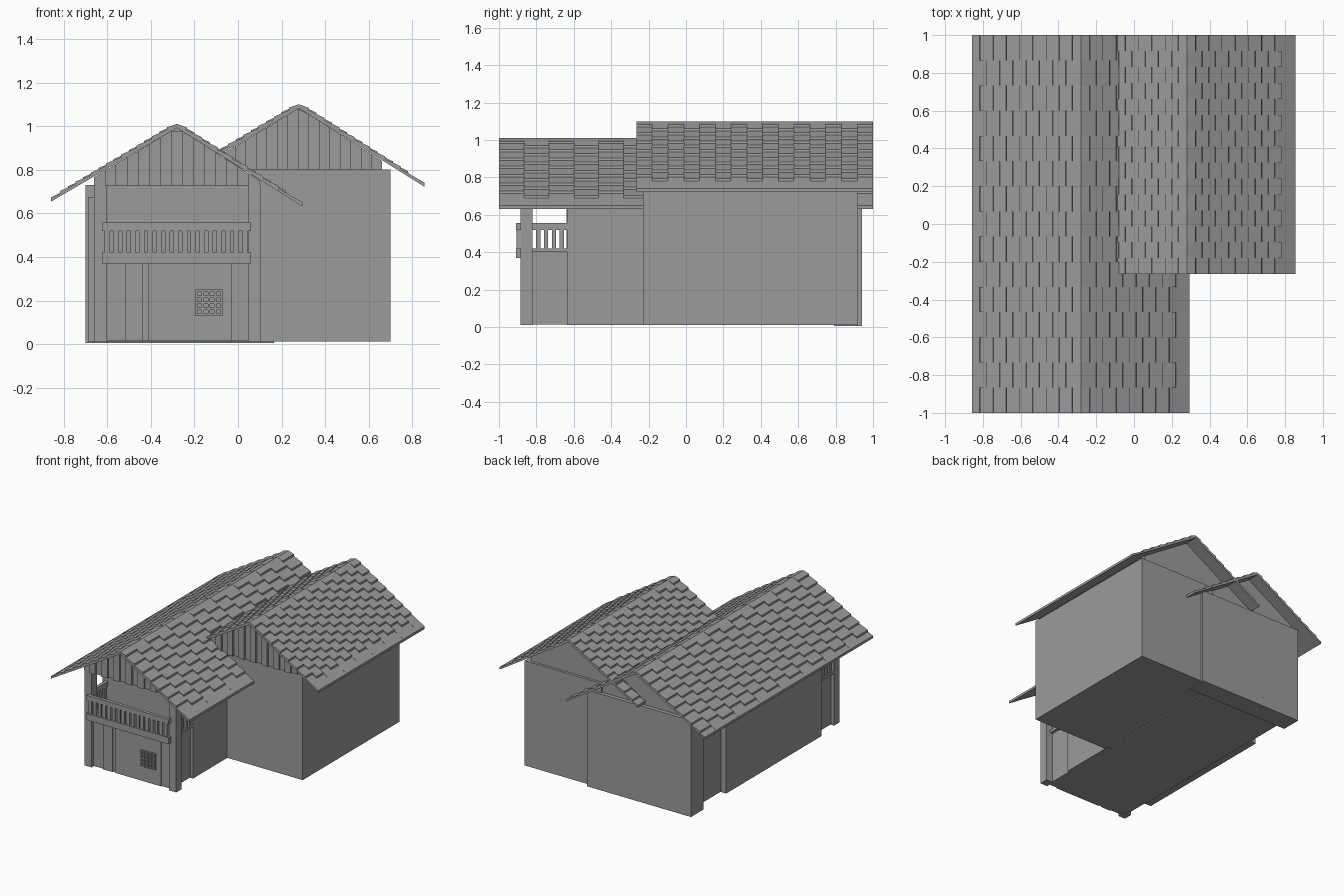
import bpy
import bmesh

cube = bpy.data.objects.get("Cube")
if cube:
    bpy.data.objects.remove(cube, do_unlink=True)

grey = bpy.data.materials.new("plain_grey")
colour = (0.33, 0.33, 0.33, 1)
grey.diffuse_color = colour
grey.use_nodes = True
grey.node_tree.nodes["Principled BSDF"].inputs["Base Color"].default_value = colour


def prism(bm, profile, y0, y1):
    """Extrude an x-z outline along y."""
    front = [bm.verts.new((x, y0, z)) for x, z in profile]
    back = [bm.verts.new((x, y1, z)) for x, z in profile]
    bm.faces.new(front)
    bm.faces.new(back[::-1])
    n = len(profile)
    for i in range(n):
        j = (i + 1) % n
        bm.faces.new((front[j], front[i], back[i], back[j]))


def box(bm, x0, x1, y0, y1, z0, z1):
    prism(bm, [(x0, z0), (x1, z0), (x1, z1), (x0, z1)], y0, y1)


def finish(name, bm):
    bmesh.ops.recalc_face_normals(bm, faces=bm.faces)
    mesh = bpy.data.meshes.new(name)
    bm.to_mesh(mesh)
    bm.free()
    mesh.materials.append(grey)
    obj = bpy.data.objects.new(name, mesh)
    bpy.context.collection.objects.link(obj)
    return obj


def boxes(name, *sizes):
    bm = bmesh.new()
    for size in sizes:
        box(bm, *size)
    return finish(name, bm)


# Roofs: each column of shingles is a stepped outline, alternate columns shifted
LEFT_SLOPE, RIGHT_SLOPE = 0.595, 0.635
SHEET, STEP, ROW = 0.018, 0.012, 0.07


def roof_z(ridge, x):
    rx, rz = ridge
    return rz - abs(x - rx) * (LEFT_SLOPE if x < rx else RIGHT_SLOPE)


def shingle_outline(ridge, side, width, shift):
    rx, rz = ridge
    slope = LEFT_SLOPE if side < 0 else RIGHT_SLOPE

    def point(d, lift):
        return (rx + side * d, rz - slope * d + lift)
    outline = [point(0, -SHEET), point(0, 0)]
    d = 0.045 + shift
    while d < width - 0.04:
        outline += [point(d, STEP), point(d + 0.002, 0)]
        d += ROW
    outline += [point(width, STEP * 0.5), point(width, -SHEET * 0.7)]
    return outline


def roof(name, ridge, y0, y1, columns=15):
    bm = bmesh.new()
    wide = (y1 - y0) / columns
    for side, width in ((-1, 0.578), (1, 0.575)):
        for c in range(columns):
            outline = shingle_outline(ridge, side, width, (c % 2) * ROW / 2)
            prism(bm, outline, y0 + c * wide, y0 + (c + 1) * wide)
    return finish(name, bm)


RIDGE_A, RIDGE_B = (-0.28, 1.01), (0.28, 1.10)
roof("long_roof", RIDGE_A, -1, 1)
roof("wing_roof", RIDGE_B, -0.265, 1)


# Gables: a solid attic with alternating vertical planks on the front
def gable(name, ridge, x0, x1, z0, y0, y1, planks):
    def under(x):
        return max(roof_z(ridge, x) - SHEET, z0 + 0.002)
    bm = bmesh.new()
    prism(bm, [(x0, z0), (x1, z0), (x1, under(x1)),
               (ridge[0], under(ridge[0])), (x0, under(x0))], y0, y1)
    finish(name + "_attic", bm)
    bm = bmesh.new()
    step = (x1 - x0) / planks
    for i in range(planks):
        a, b = x0 + i * step, x0 + (i + 1) * step
        proud = 0.022 if i % 2 else 0.008
        prism(bm, [(a, z0), (b, z0), (b, under(b)), (a, under(a))], y0 - proud, y0)
    finish(name + "_planks", bm)


gable("long_gable", RIDGE_A, -0.66, 0.10, 0.725, -0.88, 0.91, 15)
gable("wing_gable", RIDGE_B, -0.06, 0.66, 0.80, -0.23, 0.90, 15)

# Walls
boxes("house_body", (-0.64, 0.05, -0.64, 0.85, 0.012, 0.73))
boxes("wing_body", (0.06, 0.70, -0.23, 0.92, 0.012, 0.80))
boxes("side_walls",
      (-0.685, -0.635, -0.635, 0.50, 0.01, 0.675),
      (0.03, 0.07, -0.635, -0.20, 0.01, 0.73))
boxes("back_wall", (-0.70, 0.165, 0.79, 0.94, 0.005, 0.73))

# Lower front room under the balcony, with planked front
boxes("lower_room", (-0.635, 0.05, -0.855, -0.60, 0.015, 0.40))
bm = bmesh.new()
edges = [-0.60, -0.515, -0.435, -0.41, -0.03, 0.045]
for i, (a, b) in enumerate(zip(edges, edges[1:])):
    box(bm, a, b, -0.865 - 0.008 * (i % 2), -0.85, 0.015, 0.39)
finish("front_boards", bm)

# Lattice window: frame bars crossing each other
bm = bmesh.new()
for i in range(5):
    x = -0.195 + i * 0.0285
    box(bm, x, x + 0.01, -0.886, -0.86, 0.13, 0.25)
    z = 0.13 + i * 0.0275
    box(bm, -0.195, -0.07, -0.883, -0.86, z, z + 0.01)
finish("lattice_window", bm)

# Corner posts and the beam above the balcony
boxes("front_posts",
      (-0.66, -0.60, -0.885, -0.82, 0.01, 0.73),
      (0.045, 0.105, -0.885, -0.82, 0.01, 0.73))

# Balcony railing: front run and two short side runs
bm = bmesh.new()
box(bm, -0.625, 0.06, -0.91, -0.885, 0.37, 0.42)
box(bm, -0.625, 0.06, -0.91, -0.885, 0.52, 0.557)
for i in range(17):
    x = -0.60 + i * 0.0395
    box(bm, x - 0.012, x + 0.012, -0.905, -0.89, 0.415, 0.525)
for x in (-0.645, 0.06):
    box(bm, x - 0.012, x + 0.012, -0.83, -0.635, 0.40, 0.42)
    box(bm, x - 0.012, x + 0.012, -0.83, -0.635, 0.52, 0.557)
    for i in range(4):
        y = -0.79 + i * 0.042
        box(bm, x - 0.007, x + 0.007, y - 0.011, y + 0.011, 0.415, 0.525)
finish("balcony_railing", bm)
